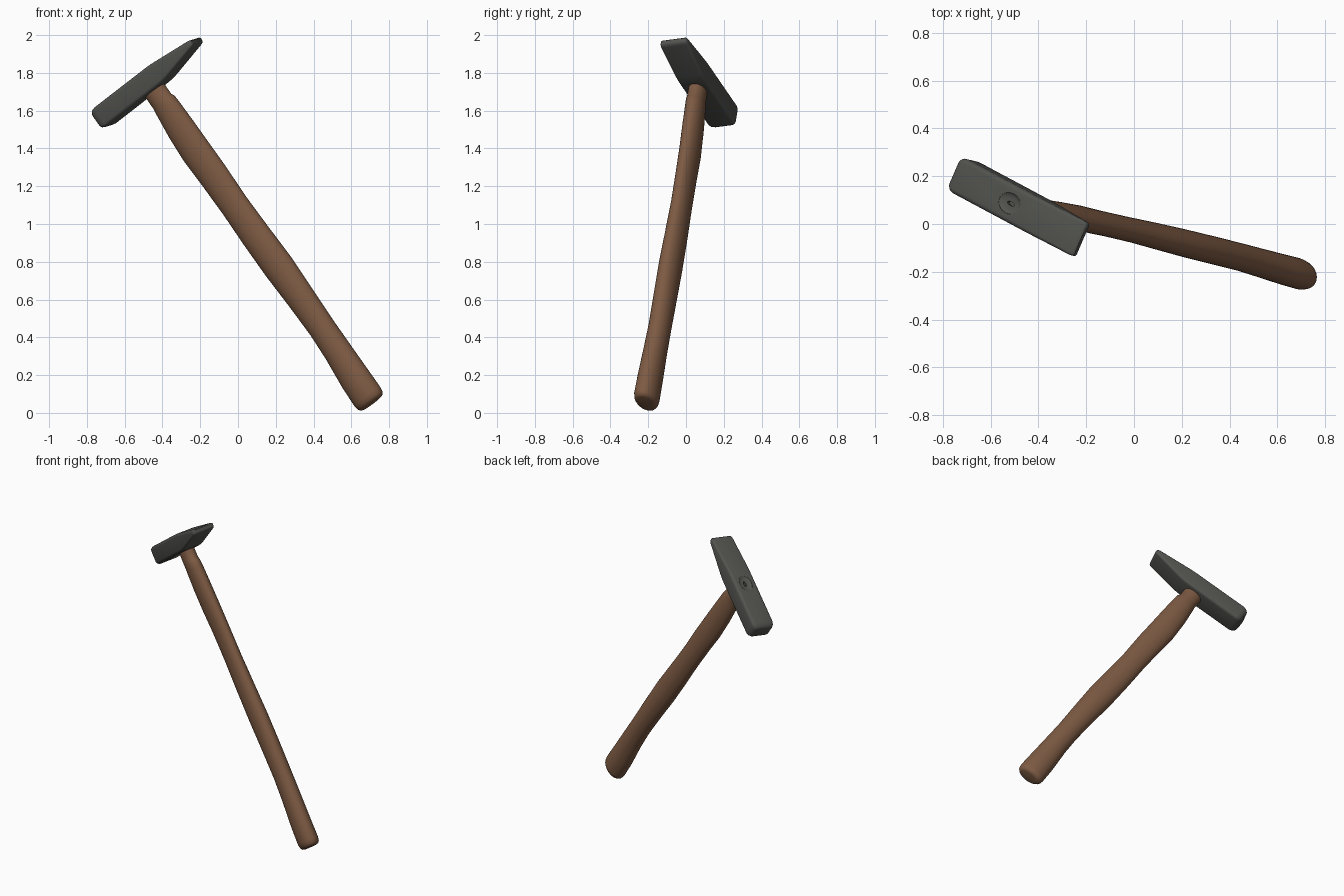
import bpy, bmesh, math
from mathutils import Vector, Matrix

if "Cube" in bpy.data.objects:
    bpy.data.objects.remove(bpy.data.objects["Cube"])

# Local frame: x along the head (face to peen), y across it, z up the handle
up = Vector((-0.562, 0.134, 0.816)).normalized()
along = Vector((0.727, -0.389, 0.567))
along = (along - up * along.dot(up)).normalized()
across = up.cross(along)
FRAME = Matrix.Translation((-0.47, 0.07, 1.75)) @ Matrix((along, across, up)).transposed().to_4x4()


def material(name, color):
    m = bpy.data.materials.new(name)
    m.diffuse_color = (*color, 1)
    m.use_nodes = True
    m.node_tree.nodes["Principled BSDF"].inputs["Base Color"].default_value = m.diffuse_color
    return m


steel = material("dark steel", (0.085, 0.088, 0.078))
wood = material("brown wood", (0.205, 0.103, 0.056))


def loft(name, rings, mat):
    bm = bmesh.new()
    loops = [[bm.verts.new(p) for p in ring] for ring in rings]
    n = len(loops[0])
    for a, b in zip(loops, loops[1:]):
        for i in range(n):
            j = (i + 1) % n
            bm.faces.new((a[i], a[j], b[j], b[i]))
    bm.faces.new(loops[0][::-1])
    bm.faces.new(loops[-1])
    bmesh.ops.recalc_face_normals(bm, faces=bm.faces)
    me = bpy.data.meshes.new(name)
    bm.to_mesh(me)
    bm.free()
    ob = bpy.data.objects.new(name, me)
    bpy.context.collection.objects.link(ob)
    ob.data.materials.append(mat)
    return ob


def rounded_rect(x, zc, hz, hy, r):
    pts = []
    for k, (sy, sz) in enumerate(((1, 1), (-1, 1), (-1, -1), (1, -1))):
        for s in range(5):
            a = math.radians(90 * k + 22.5 * s)
            pts.append((x, sy * (hy - r) + r * math.cos(a), zc + sz * (hz - r) + r * math.sin(a)))
    return pts


def oval(z, cx, cy, a, b, n=32):
    return [(cx + a * math.cos(2 * math.pi * i / n), cy + b * math.sin(2 * math.pi * i / n), z)
            for i in range(n)]


# Head: position, centre height, half height, half width, corner radius
head = loft("hammer_head", [rounded_rect(*s) for s in (
    (-0.354, 0.005, 0.040, 0.056, 0.016), (-0.349, 0.005, 0.048, 0.065, 0.018),
    (-0.335, 0.005, 0.056, 0.074, 0.020), (-0.315, 0.005, 0.060, 0.078, 0.020),
    (0.07, 0.005, 0.059, 0.078, 0.018), (0.10, 0.005, 0.057, 0.078, 0.017),
    (0.13, 0.006, 0.053, 0.078, 0.016), (0.34, 0.018, 0.020, 0.078, 0.012),
    (0.354, 0.019, 0.016, 0.075, 0.010), (0.360, 0.020, 0.009, 0.068, 0.006))], steel)

# Eye recess on top of the head: shallow dish and small wedge slot
dish = loft("eye_cutter", [oval(z, -0.02, 0, a, a * 0.75) for z, a in
                           ((0.054, 0.035), (0.058, 0.05), (0.063, 0.058), (0.09, 0.06))], steel)
slot = loft("slot_cutter", [oval(z, -0.02, 0, 0.02, 0.008, 12) for z in (0.04, 0.09)], steel)
bpy.context.view_layer.objects.active = head
for cutter in (dish, slot):
    mod = head.modifiers.new("cut", 'BOOLEAN')
    mod.operation, mod.solver, mod.object = 'DIFFERENCE', 'EXACT', cutter
    bpy.ops.object.modifier_apply(modifier=mod.name)
    bpy.data.objects.remove(cutter)

# Handle stations: z, x centre, y centre, half depth, half width
stations = ((-2.088, 0.008, 0.0, 0.060, 0.036), (-2.084, 0.008, 0.0, 0.074, 0.049),
            (-2.070, 0.008, 0.0, 0.085, 0.059), (-2.045, 0.008, 0.0, 0.089, 0.063),
            (-1.93, 0.008, 0.002, 0.087, 0.062), (-1.75, 0.012, 0.008, 0.078, 0.059),
            (-1.60, 0.012, 0.012, 0.075, 0.057), (-1.40, 0.01, 0.013, 0.081, 0.057),
            (-1.20, 0.006, 0.013, 0.088, 0.056), (-1.00, 0.0, 0.013, 0.085, 0.053),
            (-0.80, -0.003, 0.013, 0.081, 0.049), (-0.60, -0.004, 0.012, 0.085, 0.048),
            (-0.45, -0.008, 0.010, 0.087, 0.050), (-0.30, -0.004, 0.006, 0.082, 0.051),
            (-0.17, 0.002, 0.003, 0.073, 0.050), (-0.135, 0.004, 0.001, 0.069, 0.049),
            (-0.12, 0.0, 0.0, 0.064, 0.048), (-0.06, 0.0, 0.0, 0.064, 0.047),
            (0.0, 0.0, 0.0, 0.064, 0.047))
handle = loft("handle", [oval(*s) for s in stations], wood)

for ob in (head, handle):
    ob.data.transform(FRAME)
    bpy.ops.object.select_all(action='DESELECT')
    ob.select_set(True)
    bpy.context.view_layer.objects.active = ob
    bpy.ops.object.shade_smooth_by_angle(angle=math.radians(40))
